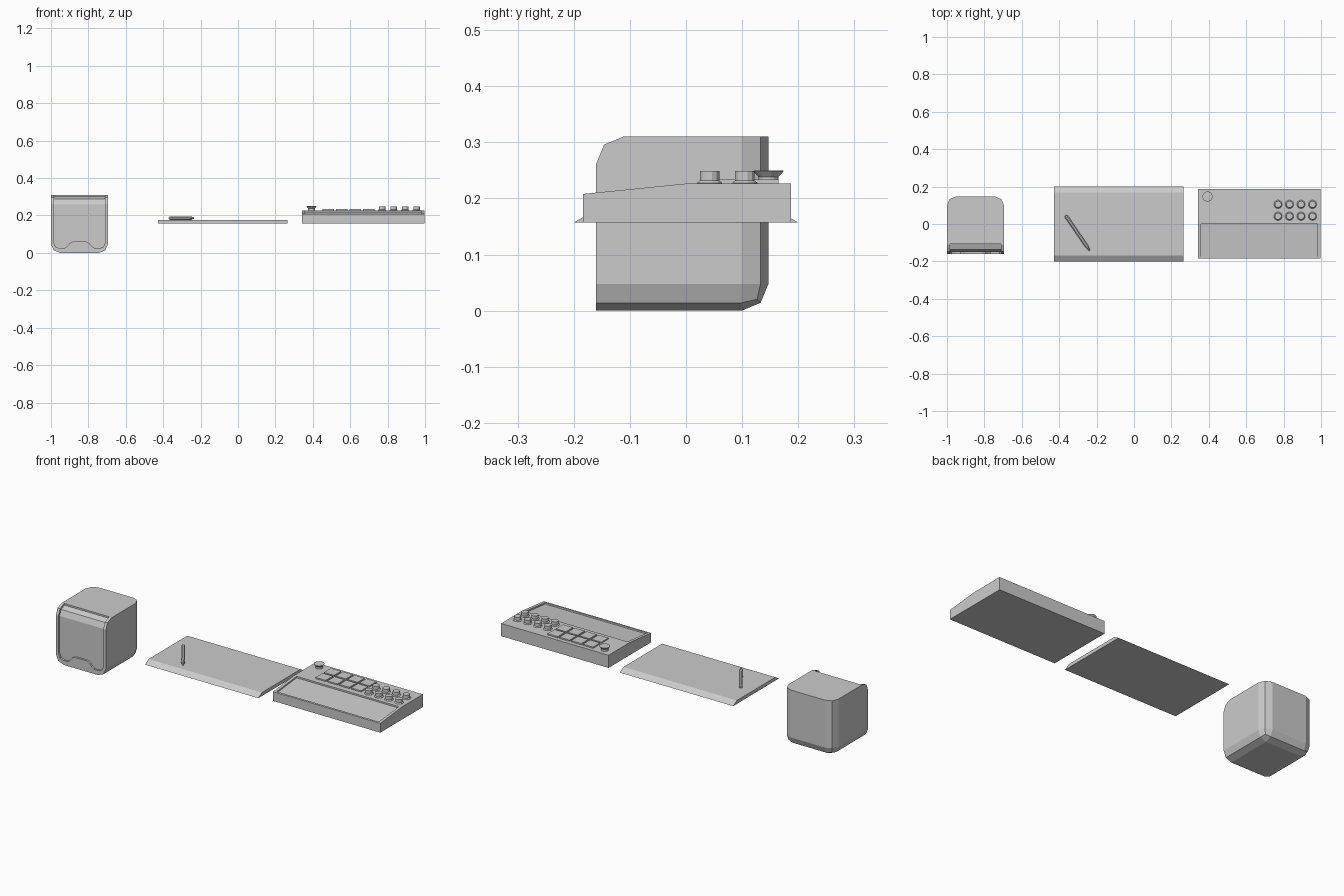
import bpy, bmesh, math
from mathutils import Matrix, Vector

if "Cube" in bpy.data.objects:
    bpy.data.objects.remove(bpy.data.objects["Cube"])

GREY = (0.6, 0.6, 0.6, 1)
grey = bpy.data.materials.new("light_grey")
grey.use_nodes = True
grey.diffuse_color = GREY
grey.node_tree.nodes["Principled BSDF"].inputs["Base Color"].default_value = GREY


def add(name, bm):
    bmesh.ops.recalc_face_normals(bm, faces=bm.faces[:])
    me = bpy.data.meshes.new(name)
    bm.to_mesh(me)
    bm.free()
    ob = bpy.data.objects.new(name, me)
    bpy.context.collection.objects.link(ob)
    me.materials.append(grey)
    return ob


def box_bm(x0, x1, y0, y1, z0, z1):
    bm = bmesh.new()
    m = Matrix.Translation(((x0 + x1) / 2, (y0 + y1) / 2, (z0 + z1) / 2))
    bmesh.ops.create_cube(bm, size=1, matrix=m @ Matrix.Diagonal((x1 - x0, y1 - y0, z1 - z0, 1)))
    return bm


def prism(name, pts, place, vec):
    """Extrude a flat outline along vec; place maps outline points into space."""
    bm = bmesh.new()
    face = bm.faces.new([bm.verts.new(place(*p)) for p in pts])
    new = bmesh.ops.extrude_face_region(bm, geom=[face])["geom"]
    bmesh.ops.translate(bm, vec=vec, verts=[v for v in new if isinstance(v, bmesh.types.BMVert)])
    return add(name, bm)


def side_prism(name, pts, x0, x1):
    return prism(name, pts, lambda y, z: (x0, y, z), (x1 - x0, 0, 0))


def boolean(ob, cutter, operation):
    """Apply a boolean and delete the cutter."""
    mod = ob.modifiers.new("cut", "BOOLEAN")
    mod.operation, mod.object, mod.solver = operation, cutter, "EXACT"
    bpy.context.view_layer.update()
    me = bpy.data.meshes.new_from_object(ob.evaluated_get(bpy.context.evaluated_depsgraph_get()))
    ob.modifiers.clear()
    ob.data = me
    bpy.data.objects.remove(cutter)


def lathe(name, profile, sides, matrix):
    """Closed turned part: profile is (radius, height) from bottom to top."""
    bm = bmesh.new()
    rings = []
    for r, h in profile:
        angles = [2 * math.pi * (i + 0.5) / sides for i in range(sides)]
        rings.append([bm.verts.new(matrix @ Vector((r * math.cos(a), r * math.sin(a), h))) for a in angles])
    for low, high in zip(rings, rings[1:]):
        for i in range(sides):
            j = (i + 1) % sides
            bm.faces.new((low[i], low[j], high[j], high[i]))
    bm.faces.new(rings[0])
    bm.faces.new(rings[-1])
    return add(name, bm)


# Speaker body: box with chamfered back, underside and front top edges
LEFT, RIGHT, FRONT, BACK, TOP = -1.0, -0.695, -0.16, 0.147, 0.31
bm = box_bm(LEFT, RIGHT, FRONT, BACK, 0, TOP)


def is_chamfered(e):
    m = (e.verts[0].co + e.verts[1].co) / 2
    back, front = m.y > 0.14, m.y < -0.15
    low, high = m.z < 0.01, m.z > 0.3
    side = abs(m.x - (LEFT + RIGHT) / 2) > 0.1
    return (low and not front) or (back and side) or (front and high and not side)


bmesh.ops.bevel(bm, geom=[e for e in bm.edges if is_chamfered(e)], offset=0.048,
                segments=2, profile=0.5, affect="EDGES")
speaker = add("speaker_body", bm)

# Recessed speaker front that follows the top chamfer, with a raised notch below
cut = side_prism("front_cutter", [(-0.3, -0.1), (-0.15, -0.1), (-0.15, 0.258), (-0.137, 0.289),
                                  (-0.107, 0.301), (-0.107, 0.4), (-0.3, 0.4)], -1.1, -0.6)
half = [(0.137, 0.4), (0.137, 0.055), (0.128, 0.033), (0.108, 0.025),
        (0.08, 0.025), (0.066, 0.035), (0.052, 0.053), (0.036, 0.06)]
mid = (LEFT + RIGHT) / 2
outline = half + [(-x, z) for x, z in reversed(half)]
opening = prism("opening_cutter", outline, lambda x, z: (mid + x, -0.4, z), (0, 0.5, 0))
boolean(cut, opening, "INTERSECT")
boolean(speaker, cut, "DIFFERENCE")

# Desk pad with sloping front and back edges
side_prism("desk_pad", [(-0.2, 0.157), (0.2, 0.157), (0.168, 0.176), (-0.168, 0.176)], -0.428, 0.264)

# Stylus lying across the pad
a, b = Vector((-0.366, 0.046, 0.186)), Vector((-0.237, -0.142, 0.186))
length = (b - a).length
aim = Matrix.Translation(a) @ (b - a).to_track_quat("Z", "Y").to_matrix().to_4x4()
lathe("stylus", [(0.006, 0), (0.01, 0.008), (0.01, length - 0.03), (0.004, length)], 8, aim)

# Control deck: wedge front, flat back
DECK = 0.227
deck = side_prism("control_deck", [(-0.184, 0.157), (0.187, 0.157), (0.187, DECK),
                                   (0.005, DECK), (-0.184, 0.208)], 0.342, 0.998)

# Sunken tray in the sloping front of the deck
tray = side_prism("tray_cutter", [(-0.173, 0.201), (0.0, 0.218), (0.0, 0.26), (-0.178, 0.26)], 0.358, 0.982)
boolean(deck, tray, "DIFFERENCE")

# Eight square pads
for row in range(2):
    for col in range(4):
        x, y = 0.483 + 0.072 * col, 0.062 + 0.072 * row
        add(f"pad_{row}_{col}", box_bm(x - 0.031, x + 0.031, y - 0.031, y + 0.031, DECK - 0.003, 0.234))

# Eight knobs with flared feet
for row in range(2):
    for col in range(4):
        place = Matrix.Translation((0.77 + 0.0615 * col, 0.042 + 0.063 * row, DECK))
        lathe(f"knob_{row}_{col}", [(0.023, -0.002), (0.023, 0.001), (0.018, 0.005), (0.018, 0.022)], 12, place)

# Flared dial in the back corner
lathe("dial", [(0.018, -0.002), (0.018, 0.011), (0.027, 0.021), (0.027, 0.023)], 16,
      Matrix.Translation((0.393, 0.147, DECK)))
